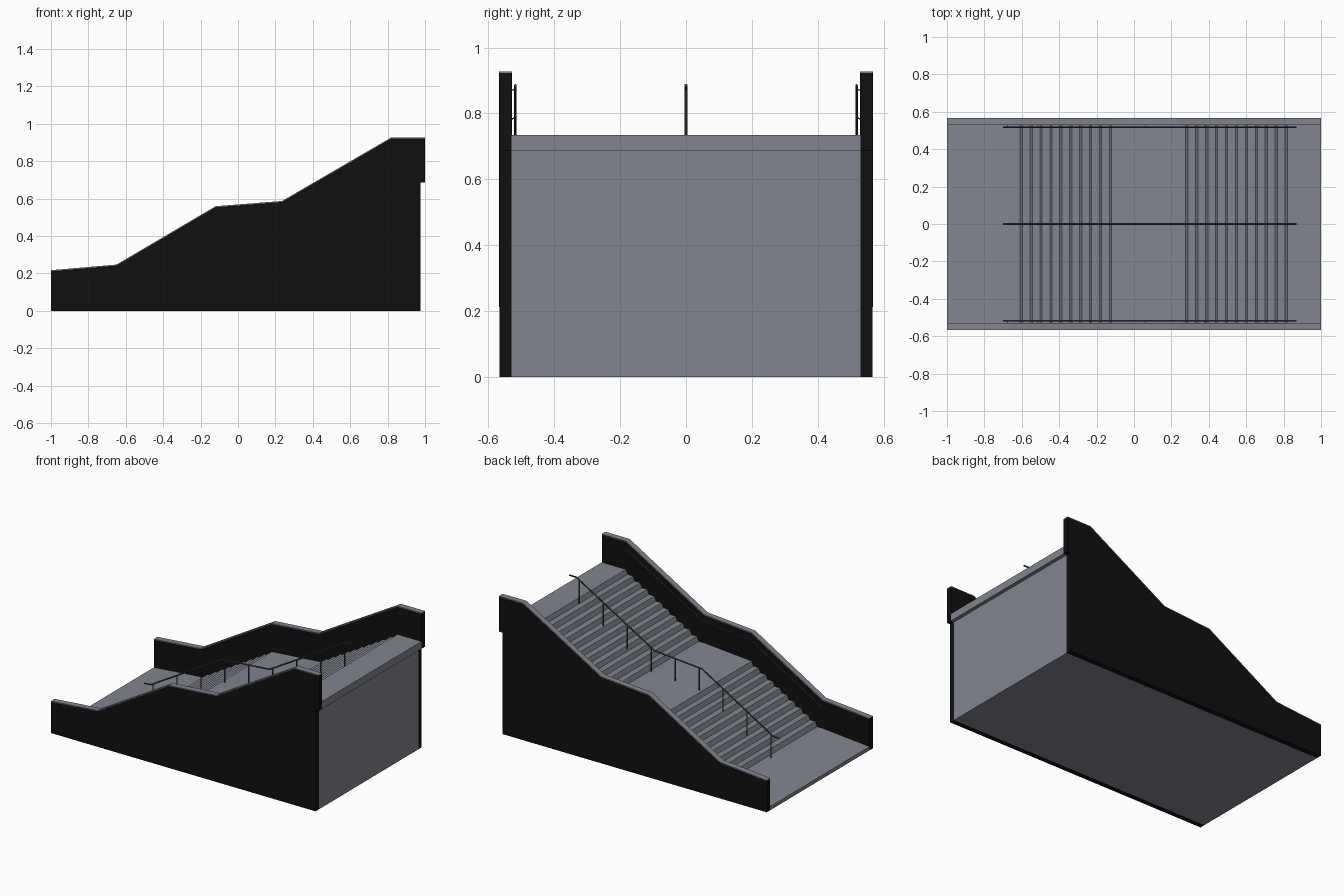
import bpy, bmesh
from mathutils import Vector

if "Cube" in bpy.data.objects:
    bpy.data.objects.remove(bpy.data.objects["Cube"])


def material(name, rgb):
    m = bpy.data.materials.new(name)
    m.use_nodes = True
    m.diffuse_color = (*rgb, 1)
    m.node_tree.nodes["Principled BSDF"].inputs["Base Color"].default_value = (*rgb, 1)
    return m


CONCRETE = material("grey concrete", (0.22, 0.235, 0.27))
BLACK = material("black wall", (0.005, 0.005, 0.005))
METAL = material("dark metal", (0.06, 0.063, 0.07))


def extrude_profile(name, points, y0, y1, mat):
    """Solid made from an x-z outline swept along y."""
    bm = bmesh.new()
    face = bm.faces.new([bm.verts.new((x, y0, z)) for x, z in points])
    moved = bmesh.ops.extrude_face_region(bm, geom=[face])["geom"]
    bmesh.ops.translate(bm, vec=(0, y1 - y0, 0),
                        verts=[v for v in moved if isinstance(v, bmesh.types.BMVert)])
    bmesh.ops.recalc_face_normals(bm, faces=bm.faces)
    mesh = bpy.data.meshes.new(name)
    bm.to_mesh(mesh)
    bm.free()
    mesh.materials.append(mat)
    ob = bpy.data.objects.new(name, mesh)
    bpy.context.collection.objects.link(ob)
    return ob


def tube(name, paths, radius, mat):
    """Round bars along straight-segment paths, turned into a mesh."""
    curve = bpy.data.curves.new(name, "CURVE")
    curve.dimensions = "3D"
    curve.bevel_depth = radius
    curve.bevel_resolution = 2
    curve.use_fill_caps = True
    for path in paths:
        spline = curve.splines.new("POLY")
        spline.points.add(len(path) - 1)
        for p, co in zip(spline.points, path):
            p.co = (*co, 1)
    temp = bpy.data.objects.new(name + "_path", curve)
    bpy.context.collection.objects.link(temp)
    graph = bpy.context.evaluated_depsgraph_get()
    mesh = bpy.data.meshes.new_from_object(temp.evaluated_get(graph))
    bpy.data.objects.remove(temp)
    mesh.materials.clear()
    mesh.materials.append(mat)
    ob = bpy.data.objects.new(name, mesh)
    bpy.context.collection.objects.link(ob)
    bpy.ops.object.select_all(action="DESELECT")
    ob.select_set(True)
    bpy.context.view_layer.objects.active = ob
    bpy.ops.object.shade_smooth_by_angle()
    return ob


# Walking line: landing, flight, landing, flight, landing
LINE = [(-1, 0.025), (-0.65, 0.055), (-0.12, 0.367), (0.235, 0.395), (0.82, 0.735), (1, 0.735)]
INNER, OUTER = 0.53, 0.566


def height(x):
    for (xa, za), (xb, zb) in zip(LINE, LINE[1:]):
        if x <= xb:
            return za + (zb - za) * (x - xa) / (xb - xa)
    return LINE[-1][1]


# Stair body with risers leaning back
def flight(start, end, count):
    (xa, za), (xb, zb) = start, end
    run, rise = (xb - xa) / count, (zb - za) / count
    points = [start]
    for i in range(1, count + 1):
        x = xa + run * i
        points += [(x - 0.012, za + rise * (i - 1)), (x, za + rise * i)]
    return points


NOTCH = [(1, 0.685), (0.976, 0.685), (0.976, 0)]
body = [LINE[0]] + flight(LINE[1], LINE[2], 10) + flight(LINE[3], LINE[4], 11) + [LINE[5]]
extrude_profile("stair_body", body + NOTCH + [(-1, 0)], -INNER, INNER, CONCRETE)

# Side walls with thin copings
top = [(x, z + 0.187) for x, z in LINE]
coping = top + [(x, z + 0.005) for x, z in reversed(top)]
for side, s in (("left", 1), ("right", -1)):
    extrude_profile(side + "_wall", top + NOTCH + [(-1, 0)], s * INNER, s * OUTER, BLACK)
    extrude_profile(side + "_coping", coping, s * (INNER - 0.001), s * (OUTER + 0.002), CONCRETE)

# Handrails follow the walking line
RAIL_LIFT = 0.15
rail_x = [-0.7] + [x for x, z in LINE[1:-1]] + [0.87]


def rail_path(y):
    return [Vector((x, y, height(x) + RAIL_LIFT)) for x in rail_x]


tube("centre_handrail", [rail_path(0)], 0.005, METAL)
post_x = [-0.635 + 0.179 * i for i in range(9)]
tube("centre_posts", [[(x, 0, height(x) - 0.01), (x, 0, height(x) + RAIL_LIFT)] for x in post_x],
     0.004, METAL)

# Wall rails on small cranked brackets
bracket_x = [-0.675, -0.515, -0.23, 0.06, 0.38, 0.67, 0.82]
for side, s in (("left", 1), ("right", -1)):
    y = s * 0.518
    tube(side + "_handrail", [rail_path(y)], 0.004, METAL)
    brackets = []
    for x in bracket_x:
        z = height(x) + RAIL_LIFT
        brackets.append([(x, y, z), (x, y, z - 0.01), (x, s * (INNER + 0.005), z - 0.018)])
    tube(side + "_brackets", brackets, 0.002, METAL)
